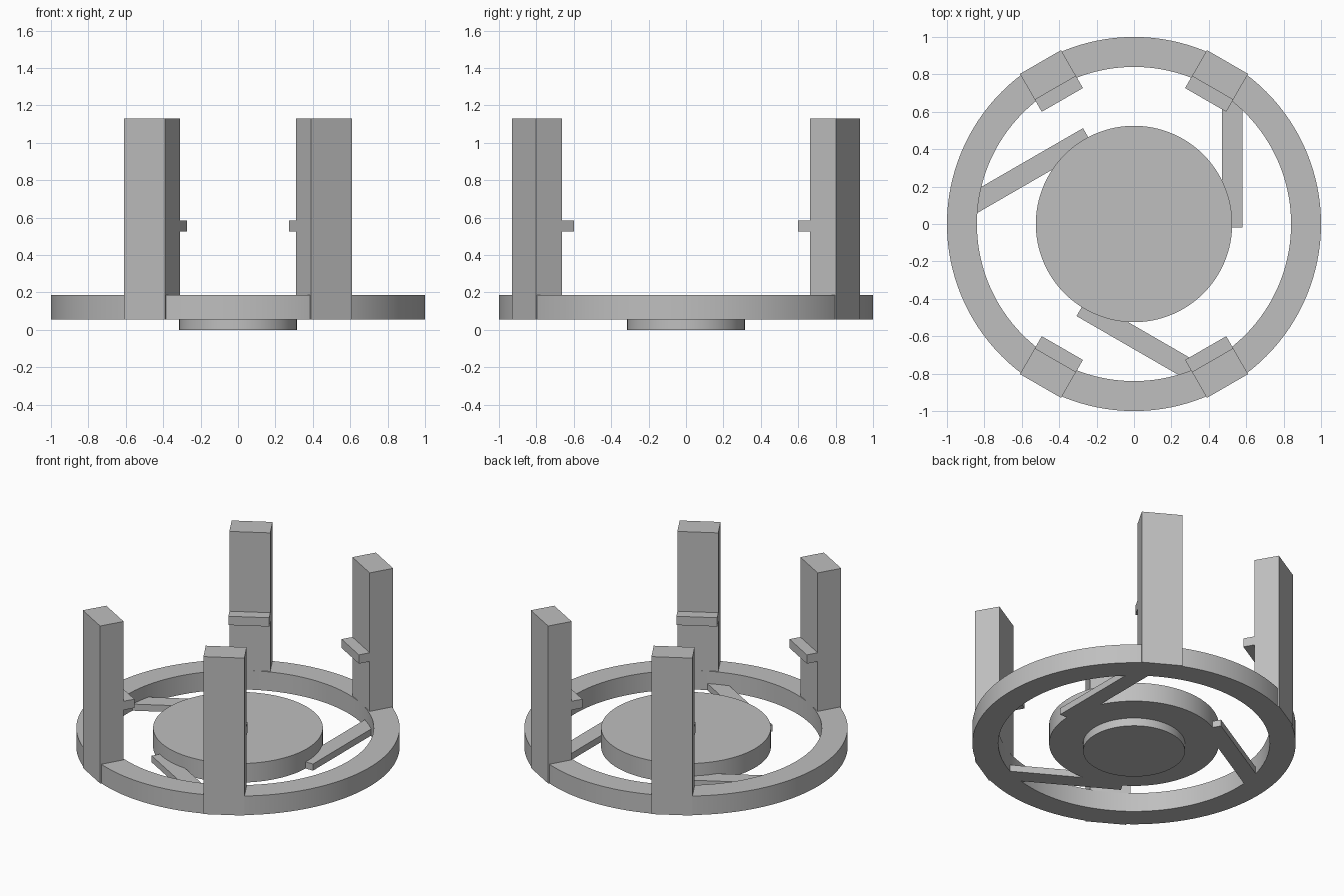
import bpy, bmesh, math
from mathutils import Matrix, Vector

cube = bpy.data.objects.get("Cube")
if cube:
    bpy.data.objects.remove(cube, do_unlink=True)

# One plain grey for everything
grey = bpy.data.materials.new("plain grey")
grey.use_nodes = True
colour = (0.52, 0.52, 0.52, 1)
grey.diffuse_color = colour
grey.node_tree.nodes["Principled BSDF"].inputs["Base Color"].default_value = colour

BASE, TOP = 0.055, 0.185   # underside and top of the ring and platform
SIDES = 128


def finish(name, bm, smooth=False):
    bmesh.ops.recalc_face_normals(bm, faces=bm.faces)
    mesh = bpy.data.meshes.new(name)
    bm.to_mesh(mesh)
    bm.free()
    mesh.materials.append(grey)
    obj = bpy.data.objects.new(name, mesh)
    bpy.context.collection.objects.link(obj)
    if smooth:
        bpy.ops.object.select_all(action='DESELECT')
        obj.select_set(True)
        bpy.context.view_layer.objects.active = obj
        bpy.ops.object.shade_smooth_by_angle(angle=math.radians(30))
    return obj


def disc(name, radius, z0, z1):
    bm = bmesh.new()
    bmesh.ops.create_cone(bm, cap_ends=True, segments=SIDES, radius1=radius, radius2=radius,
                          depth=z1 - z0, matrix=Matrix.Translation((0, 0, (z0 + z1) / 2)))
    return finish(name, bm, True)


def ring(name, inner, outer, z0, z1):
    bm = bmesh.new()
    loop = [bm.verts.new(p) for p in ((inner, 0, z0), (outer, 0, z0), (outer, 0, z1), (inner, 0, z1))]
    edges = [bm.edges.new((loop[i], loop[(i + 1) % 4])) for i in range(4)]
    bmesh.ops.spin(bm, geom=loop + edges, cent=(0, 0, 0), axis=(0, 0, 1),
                   angle=math.tau, steps=SIDES, use_merge=True)
    bmesh.ops.remove_doubles(bm, verts=bm.verts, dist=0.0001)
    return finish(name, bm, True)


def box(name, low, high, degrees):
    """Box between two corners, turned about the vertical axis."""
    low, high = Vector(low), Vector(high)
    turn = Matrix.Rotation(math.radians(degrees), 4, 'Z')
    bm = bmesh.new()
    bmesh.ops.create_cube(bm, size=1, matrix=turn @ Matrix.Translation((low + high) / 2)
                          @ Matrix.Diagonal((*(high - low), 1)))
    return finish(name, bm)


# Base: outer ring, round platform and the small foot beneath it
ring("outer_ring", 0.84, 1.0, BASE, TOP)
disc("platform", 0.525, BASE, TOP)
disc("foot", 0.315, 0, BASE)

# Three low arms running tangentially from the platform to the ring
for i in range(3):
    box(f"arm_{i + 1}", (0.47, -0.02, BASE), (0.58, 0.72, 0.1), 120 * i)

# Four posts on the ring, each with a small inward ledge
for place, angle in (("back_left", 60), ("back_right", 120), ("front_right", 240), ("front_left", 300)):
    box(f"{place}_post", (0.84, -0.127, BASE), (1.0, 0.127, 1.13), angle)
    box(f"{place}_ledge", (0.766, -0.127, 0.525), (0.84, 0.127, 0.585), angle)
